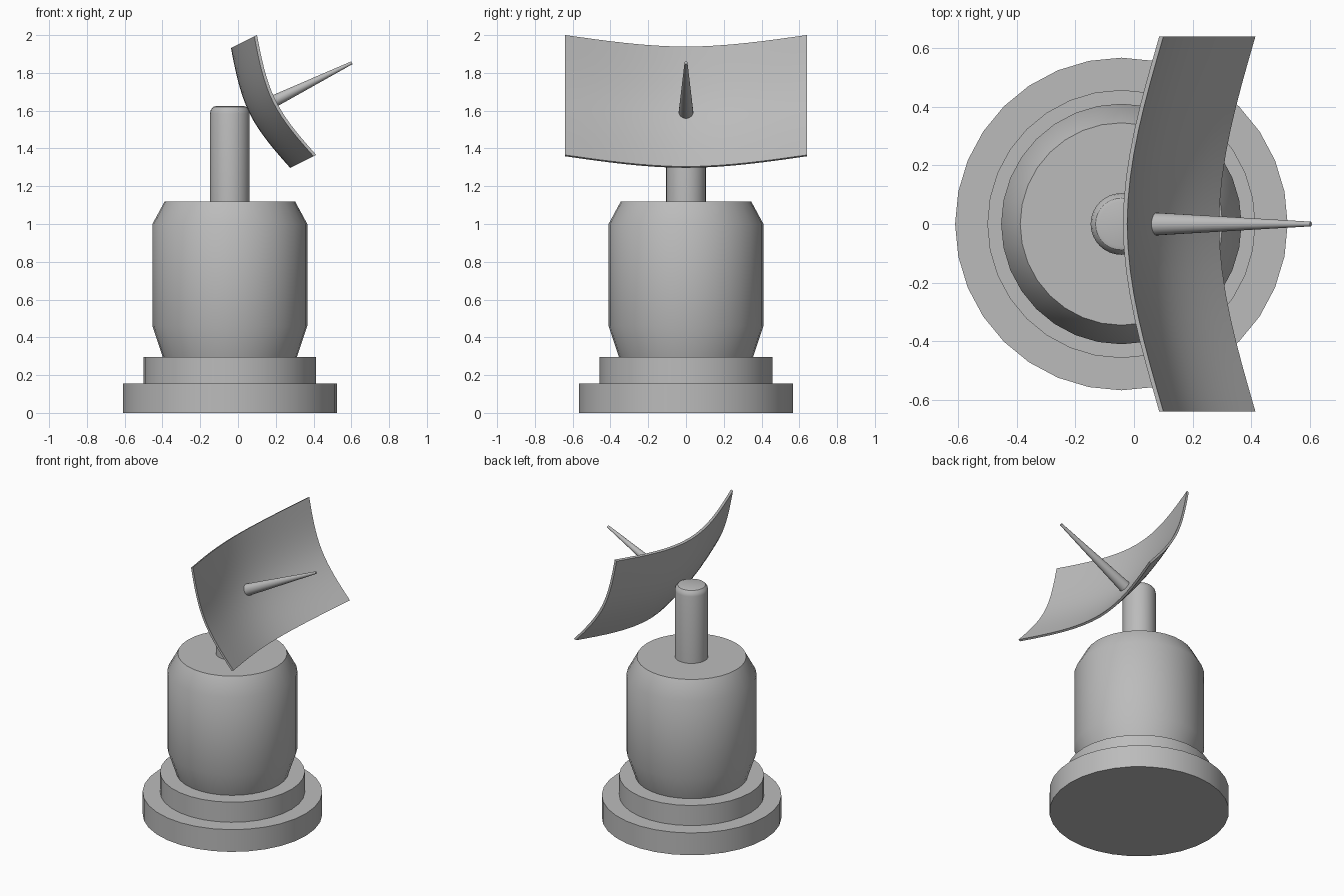
import bpy, bmesh, math
from mathutils import Vector, Matrix

if "Cube" in bpy.data.objects:
    bpy.data.objects.remove(bpy.data.objects["Cube"])

AXIS_X = -0.043          # centre line of the pedestal
grey = bpy.data.materials.new("plain_grey")
grey.diffuse_color = (0.5, 0.5, 0.5, 1)
grey.use_nodes = True
grey.node_tree.nodes["Principled BSDF"].inputs["Base Color"].default_value = grey.diffuse_color


def finish(name, bm, angle=30):
    bmesh.ops.recalc_face_normals(bm, faces=bm.faces)
    mesh = bpy.data.meshes.new(name)
    bm.to_mesh(mesh)
    bm.free()
    mesh.materials.append(grey)
    obj = bpy.data.objects.new(name, mesh)
    bpy.context.collection.objects.link(obj)
    bpy.ops.object.select_all(action='DESELECT')
    obj.select_set(True)
    bpy.context.view_layer.objects.active = obj
    bpy.ops.object.shade_smooth_by_angle(angle=math.radians(angle))
    return obj


def turned(name, profile, sides=32, matrix=Matrix.Translation((AXIS_X, 0, 0))):
    """Closed solid of revolution from (radius, height) pairs."""
    bm = bmesh.new()
    rings = [[bm.verts.new((r * math.cos(2 * math.pi * i / sides),
                            r * math.sin(2 * math.pi * i / sides), z))
              for i in range(sides)] for r, z in profile]
    for a, b in zip(rings, rings[1:]):
        for i in range(sides):
            j = (i + 1) % sides
            bm.faces.new((a[i], a[j], b[j], b[i]))
    bm.faces.new(rings[0][::-1])
    bm.faces.new(rings[-1])
    bm.transform(matrix)
    return finish(name, bm)


# Stepped pedestal, drum and post
turned("base_plate", [(0.567, 0), (0.567, 0.155)])
turned("base_step", [(0.457, 0.155), (0.457, 0.295)])
turned("drum_body", [(0.355, 0.295), (0.41, 0.46), (0.41, 1.0), (0.345, 1.12)])
turned("post", [(0.105, 1.12), (0.105, 1.585), (0.101, 1.604), (0.088, 1.62), (0.075, 1.624)])

# Dish frame: n points out of the dish, up runs along its height
n = Vector((0.897, 0, 0.443)).normalized()
up = Vector((-n.z, 0, n.x))
side = Vector((0, 1, 0))
centre = Vector((0.061, 0, 1.586))
HALF_W, HALF_H, THICK = 0.64, 0.354, 0.016


def bend(t):
    """Curve that is round in the middle and straightens at the ends."""
    t = abs(t)
    return (3 * t * t - t ** 3) / 2


# Curved dish plate
N = 16
bm = bmesh.new()
layers = []
for depth in (0, THICK):
    layers.append([[bm.verts.new(centre + side * (u * HALF_W) + up * (v * HALF_H)
                    + n * (0.138 * bend(u) + 0.065 * bend(v) + depth))
                    for u in (2 * i / N - 1 for i in range(N + 1))]
                   for v in (2 * j / N - 1 for j in range(N + 1))])
back, front = layers
for j in range(N):
    for i in range(N):
        for g in layers:
            bm.faces.new((g[j][i], g[j][i + 1], g[j + 1][i + 1], g[j + 1][i]))
for k in range(N):
    for e in (0, N):
        bm.faces.new((back[e][k], back[e][k + 1], front[e][k + 1], front[e][k]))
        bm.faces.new((back[k][e], back[k + 1][e], front[k + 1][e], front[k][e]))
finish("dish", bm)

# Tapered feed spike standing on the dish centre
frame = Matrix.Translation(centre) @ n.to_track_quat('Z', 'Y').to_matrix().to_4x4()
turned("feed_spike", [(0.039, 0.012), (0.008, 0.604)], 24, frame)
